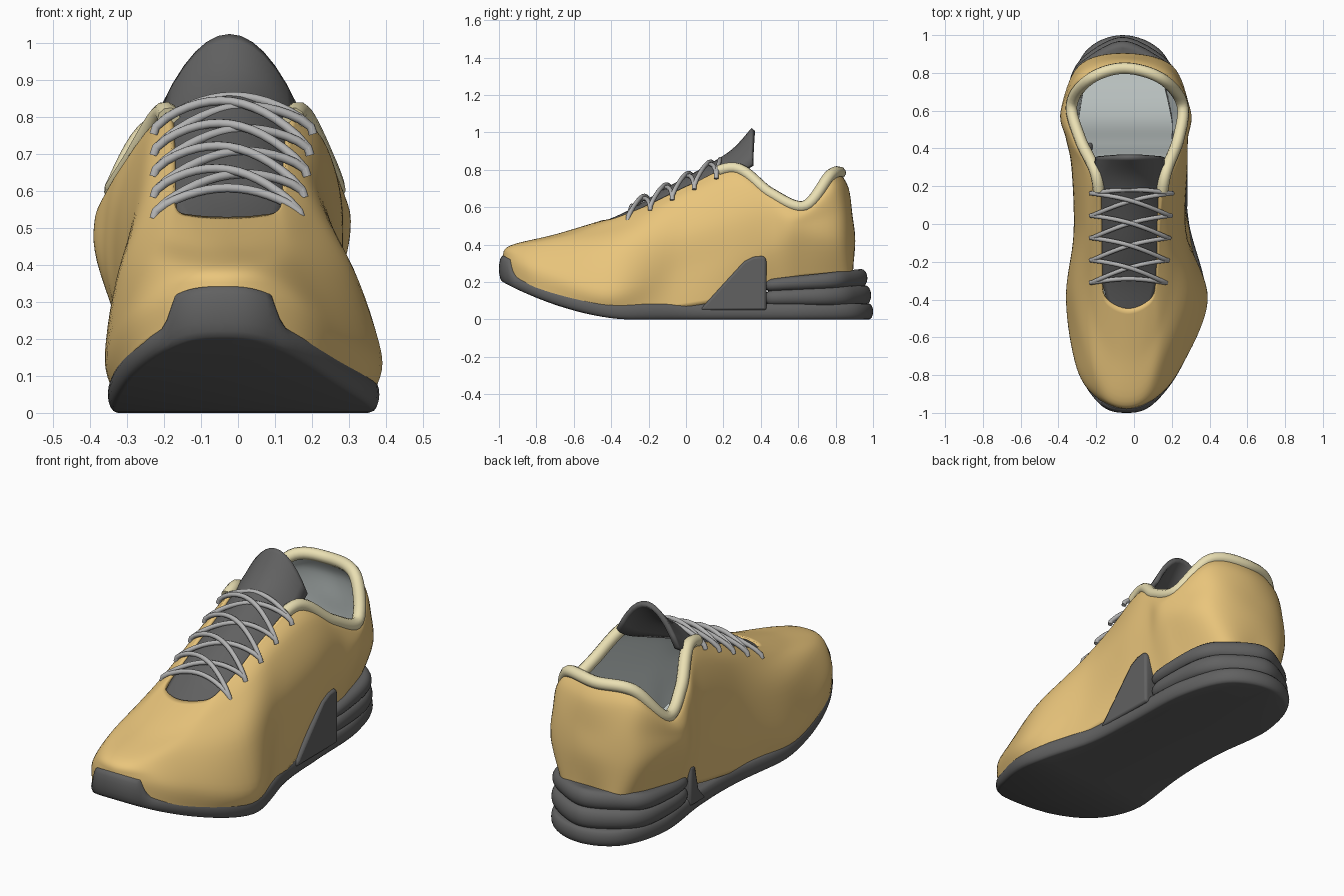
import bpy, bmesh, math
from mathutils import Vector

if "Cube" in bpy.data.objects:
    bpy.data.objects.remove(bpy.data.objects["Cube"])

N = 8  # samples per control span


def material(name, r, g, b):
    m = bpy.data.materials.new(name)
    m.diffuse_color = (r, g, b, 1)
    m.use_nodes = True
    m.node_tree.nodes["Principled BSDF"].inputs["Base Color"].default_value = m.diffuse_color
    return m


TAN = material("tan", 0.82, 0.56, 0.20)
CREAM = material("cream", 0.82, 0.74, 0.45)
LINING = material("lining", 0.62, 0.68, 0.67)
DARK = material("dark_grey", 0.12, 0.12, 0.12)
LACE = material("lace_grey", 0.45, 0.45, 0.45)


def catmull(a, b, c, d, t):
    return 0.5 * (2 * b + (c - a) * t + (2 * a - 5 * b + 4 * c - d) * t ** 2
                  + (3 * b - a - 3 * c + d) * t ** 3)


def ring(toe, sides, heel):
    """Smooth closed loop: toe, right side, heel, left side. Sides are (x_left, x_right, y, z)."""
    pts = [Vector(toe)] + [Vector((r, y, z)) for l, r, y, z in sides]
    pts += [Vector(heel)] + [Vector((l, y, z)) for l, r, y, z in reversed(sides)]
    n = len(pts)
    return [catmull(pts[i - 1], pts[i], pts[(i + 1) % n], pts[(i + 2) % n], k / N)
            for i in range(n) for k in range(N)]


def smooth_rows(rows, steps=6):
    """Spline through matching rows of points."""
    out = []
    last = len(rows) - 1
    for r in range(last):
        q = [rows[max(r - 1, 0)], rows[r], rows[r + 1], rows[min(r + 2, last)]]
        for k in range(steps):
            out.append([catmull(*p, k / steps) for p in zip(*q)])
    return out + [rows[-1]]


def loft(name, rows, mat, closed=True):
    n = len(rows[0])
    faces = [(r * n + i, r * n + (i + 1) % n, (r + 1) * n + (i + 1) % n, (r + 1) * n + i)
             for r in range(len(rows) - 1) for i in range(n if closed else n - 1)]
    me = bpy.data.meshes.new(name)
    me.from_pydata([p for row in rows for p in row], [], faces)
    bm = bmesh.new()
    bm.from_mesh(me)
    bmesh.ops.remove_doubles(bm, verts=bm.verts, dist=0.0002)
    bm.to_mesh(me)
    return finish(name, me, mat)


def finish(name, data, mat):
    ob = bpy.data.objects.new(name, data)
    bpy.context.collection.objects.link(ob)
    data.materials.append(mat)
    if ob.type == 'MESH':
        bpy.ops.object.select_all(action='DESELECT')
        ob.select_set(True)
        bpy.context.view_layer.objects.active = ob
        bpy.ops.object.shade_smooth_by_angle(angle=math.radians(45))
    return ob


def tube(name, pts, radius, mat):
    cu = bpy.data.curves.new(name, 'CURVE')
    cu.dimensions = '3D'
    cu.bevel_depth, cu.bevel_resolution, cu.use_fill_caps = radius, 3, True
    sp = cu.splines.new('POLY')
    sp.points.add(len(pts) - 1)
    for p, v in zip(sp.points, pts):
        p.co = (*v, 1)
    sp.use_smooth = True
    return finish(name, cu, mat)


def collapse(loop):
    return [(p + loop[-i]) / 2 for i, p in enumerate(loop)]


def slab(name, outline, low, high, inset, mat):
    """Rounded-edge slab over an outline, low and high give z from y."""
    n, rows = len(outline), []
    for k in range(9):
        a = math.pi * (k / 8 - 0.5)
        row = []
        for i, p in enumerate(outline):
            t = outline[(i + 1) % n] - outline[i - 1]
            side = Vector((-t.y, t.x, 0)).normalized()
            q = p + side * inset * (1 - math.cos(a))
            lo, hi = low(p.y), high(p.y)
            q.z = (lo + hi) / 2 + (hi - lo) / 2 * math.sin(a)
            row.append(q)
        rows.append(row)
    return loft(name, [collapse(rows[0])] + rows + [collapse(rows[-1])], mat)


# upper: five loops from the sole line up to the opening edge
base = ring((-.04, -.975, .26), [(-.20, .12, -.915, .22), (-.30, .25, -.75, .14), (-.34, .37, -.42, .06),
            (-.30, .30, -.08, .06), (-.30, .24, .3, .12), (-.30, .22, .45, .17), (-.31, .215, .6, .22),
            (-.24, .13, .86, .24)], (-.06, .89, .25))
bulge = ring((-.04, -.98, .33), [(-.19, .11, -.92, .32), (-.30, .24, -.76, .26), (-.36, .388, -.4, .16),
             (-.32, .28, -.05, .25), (-.33, .275, .3, .33), (-.355, .275, .45, .37), (-.38, .285, .6, .42),
             (-.29, .2, .84, .42)], (-.06, .905, .42))
middle = ring((-.04, -.94, .395), [(-.145, .065, -.895, .395), (-.24, .16, -.72, .40), (-.32, .31, -.38, .38),
              (-.30, .265, -.02, .46), (-.32, .28, .3, .55), (-.355, .285, .45, .54), (-.385, .30, .6, .52),
              (-.28, .19, .83, .58)], (-.05, .89, .56))
high = ring((-.04, -.7, .455), [(-.11, .04, -.68, .455), (-.19, .13, -.55, .475), (-.24, .20, -.28, .53),
            (-.25, .20, .02, .65), (-.26, .23, .28, .73), (-.325, .265, .44, .65), (-.365, .285, .62, .575),
            (-.275, .185, .8, .7)], (-.05, .87, .7))
edge = ring((-.03, -.45, .53), [(-.12, .06, -.42, .535), (-.165, .11, -.36, .55), (-.175, .125, -.2, .615),
            (-.18, .135, .03, .725), (-.20, .165, .26, .81), (-.285, .235, .45, .675), (-.33, .255, .635, .605),
            (-.23, .145, .77, .77)], (-.05, .825, .785))
upper = loft("upper", smooth_rows([base, bulge, middle, high, edge]), TAN)
upper.data.materials.append(LINING)
shell = upper.modifiers.new("thickness", 'SOLIDIFY')
shell.thickness, shell.offset, shell.material_offset = 0.025, -1, 1

# footbed inside
bed = [Vector((-.04 + (p.x + .04) * .93, p.y * .95, p.z + .07)) for p in base]
loft("footbed", [bed, collapse(bed)], LINING)

# padded collar around the ankle opening
tube("collar", edge[5 * N - 3:13 * N + 4], 0.031, CREAM)


# outsole with toe spring and raised toe bumper
def sole_low(y):
    return 0.2 * (max(0, -0.3 - y) / 0.7) ** 1.7


def sole_high(y):
    toe = min(1, max(0, (-0.5 - y) / 0.4))
    return sole_low(y) + 0.085 - 0.015 * toe + 0.072 * min(1, max(0, (-0.93 - y) / 0.025))


sole_line = ring((-.04, -1, 0), [(-.18, .10, -.955, 0), (-.305, .255, -.75, 0), (-.352, .382, -.4, 0),
                 (-.31, .292, 0, 0), (-.31, .27, .3, 0), (-.345, .25, .65, 0), (-.26, .15, .91, 0)], (-.06, 1, 0))
slab("outsole", sole_line, sole_low, sole_high, 0.022, DARK)


# two stacked heel cushions
def cushion_line(back):
    return ring((-.04, .42, 0), [(-.25, .18, .42, 0), (-.325, .255, .45, 0), (-.35, .26, .6, 0),
                (-.335, .23, .78, 0), (-.25, .14, back - .09, 0)], (-.06, back, 0))


slab("lower_cushion", cushion_line(.99), lambda y: .075, lambda y: .155 + .05 * (y - .42), 0.035, DARK)
slab("upper_cushion", cushion_line(.97), lambda y: .15 + .04 * (y - .42), lambda y: .215 + .1 * (y - .42), 0.035, DARK)


# stabiliser fins in front of the cushions
def fin(name, profile, x0, x1):
    bm = bmesh.new()
    f = bm.faces.new([bm.verts.new((x0, y, z)) for y, z in profile])
    ext = bmesh.ops.extrude_face_region(bm, geom=[f])
    bmesh.ops.translate(bm, vec=(x1 - x0, 0, 0),
                        verts=[v for v in ext["geom"] if isinstance(v, bmesh.types.BMVert)])
    bmesh.ops.recalc_face_normals(bm, faces=bm.faces)
    me = bpy.data.meshes.new(name)
    bm.to_mesh(me)
    bev = finish(name, me, DARK).modifiers.new("soft_edge", 'BEVEL')
    bev.width, bev.segments = 0.012, 2


fin("right_fin", [(.07, .05), (.1, .08), (.2, .19), (.31, .31), (.36, .335), (.415, .34), (.43, .32), (.43, .05)], .20, .284)
fin("left_fin", [(.3, .05), (.36, .12), (.39, .25), (.43, .26), (.43, .05)], -.33, -.22)

# small heel tread ribs
for i in range(6):
    x = -.17 + i * .04
    fin(f"heel_rib_{i + 1}", [(.9, .001), (.965, .001), (.97, .03), (.9, .03)], x, x + .022)

# tongue: arched strip, rows are (y, centre z, edge z, half width)
tongue_rows = [(-.46, .51, .50, .10), (-.3, .58, .55, .145), (-.1, .70, .63, .16),
               (.1, .81, .71, .17), (.25, .905, .77, .183), (.355, 1.02, .83, .178)]
strip = [[Vector((-.023 + w * s / 6, y, zc - (zc - ze) * (s / 6) ** 2)) for s in range(-6, 7)]
         for y, zc, ze, w in tongue_rows]
tongue = loft("tongue", smooth_rows(strip, 5), DARK, closed=False)
pad = tongue.modifiers.new("thickness", 'SOLIDIFY')
pad.thickness, pad.offset = 0.025, -0.5


# laces: a straight bar at each end and crosses between the eyelets
def eyelet(i, right):
    return Vector((.165 + .008 * i if right else -.222, -.31 + .118 * i, .545 + .057 * i))


def lace(name, i, j, lift):
    a, b = eyelet(i, False), eyelet(j, True)
    pts = [a + Vector((-.006, 0, -.02))]
    for k in range(15):
        s = k / 14
        pts.append(a.lerp(b, s) + Vector((0, .02 * math.sin(math.pi * s), lift * math.sin(math.pi * s) ** 0.8)))
    pts.append(b + Vector((.006, 0, -.02)))
    tube(name, pts, 0.012, LACE)


lace("lace_bottom", 0, 0, .063)
lace("lace_top", 4, 4, .083)
for i in range(4):
    lace(f"lace_cross_a{i + 1}", i, i + 1, .07 + .004 * i)
    lace(f"lace_cross_b{i + 1}", i + 1, i, .085 + .004 * i)
